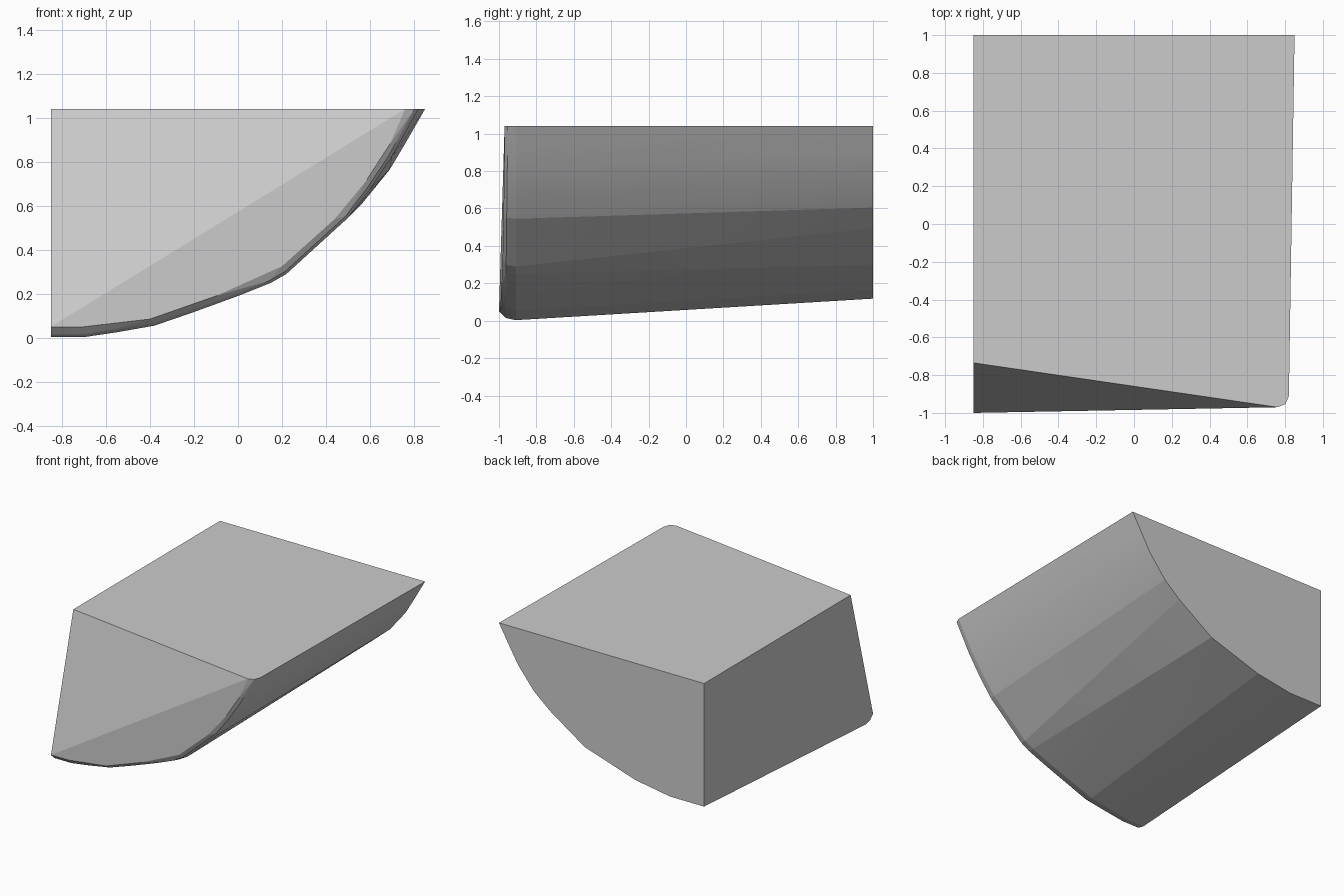
import bpy
import bmesh
import math

if "Cube" in bpy.data.objects:
    bpy.data.objects.remove(bpy.data.objects["Cube"])

TOP = 1.04
LEFT = -0.85

# Cross-sections (x, z) of the curved underside, from the left wall to the top edge
back = [(LEFT, 0.118), (-0.57, 0.118), (-0.28, 0.165), (0.14, 0.30), (0.43, 0.495),
        (0.56, 0.605), (0.69, 0.765), (0.77, 0.90), (0.85, TOP)]
front = [(LEFT, 0.003), (-0.70, 0.003), (-0.55, 0.025), (-0.38, 0.055), (-0.2, 0.117),
         (0.0, 0.19), (0.15, 0.25), (0.22, 0.29), (0.50, 0.545), (0.60, 0.675),
         (0.70, 0.825), (0.77, 0.95), (0.82, TOP)]
rim = [(LEFT, 0.05), (-0.70, 0.05), (-0.40, 0.085), (-0.10, 0.19), (0.20, 0.325),
       (0.44, 0.54), (0.58, 0.71), (0.69, 0.88), (0.76, TOP)]


def rim_y(x):
    """Front edge leans back slightly toward the right."""
    return -1.0 + 0.03 * (x - LEFT) / 1.61


points = [(x, 1.0, z) for x, z in back]
points += [(x, -0.91, z) for x, z in front]
# Rounded transition between underside and front rim
for x, z in front:
    t = (z / TOP)
    points.append((x - 0.006 - 0.012 * t, -0.965 + 0.012 * t, z + 0.012 * (1 - t)))
points += [(x, rim_y(x), z) for x, z in rim]
# Left corners of the flat top
points += [(LEFT, 1.0, TOP), (LEFT, -0.735, TOP)]

# Solid wedge body as the hull of its sections
bm = bmesh.new()
for x, y, z in points:
    bm.verts.new((max(x, LEFT), y, min(z, TOP)))
result = bmesh.ops.convex_hull(bm, input=bm.verts[:])
loose = [v for v in bm.verts if not v.link_faces]
bmesh.ops.delete(bm, geom=loose, context='VERTS')
bmesh.ops.dissolve_limit(bm, angle_limit=math.radians(0.3),
                         verts=bm.verts[:], edges=bm.edges[:])
bmesh.ops.recalc_face_normals(bm, faces=bm.faces[:])

mesh = bpy.data.meshes.new("curved_wedge")
bm.to_mesh(mesh)
bm.free()
body = bpy.data.objects.new("curved_wedge", mesh)
bpy.context.collection.objects.link(body)

# Soft facets on the curve, crisp outer edges
bpy.context.view_layer.objects.active = body
body.select_set(True)
bpy.ops.object.shade_smooth_by_angle(angle=math.radians(5))
